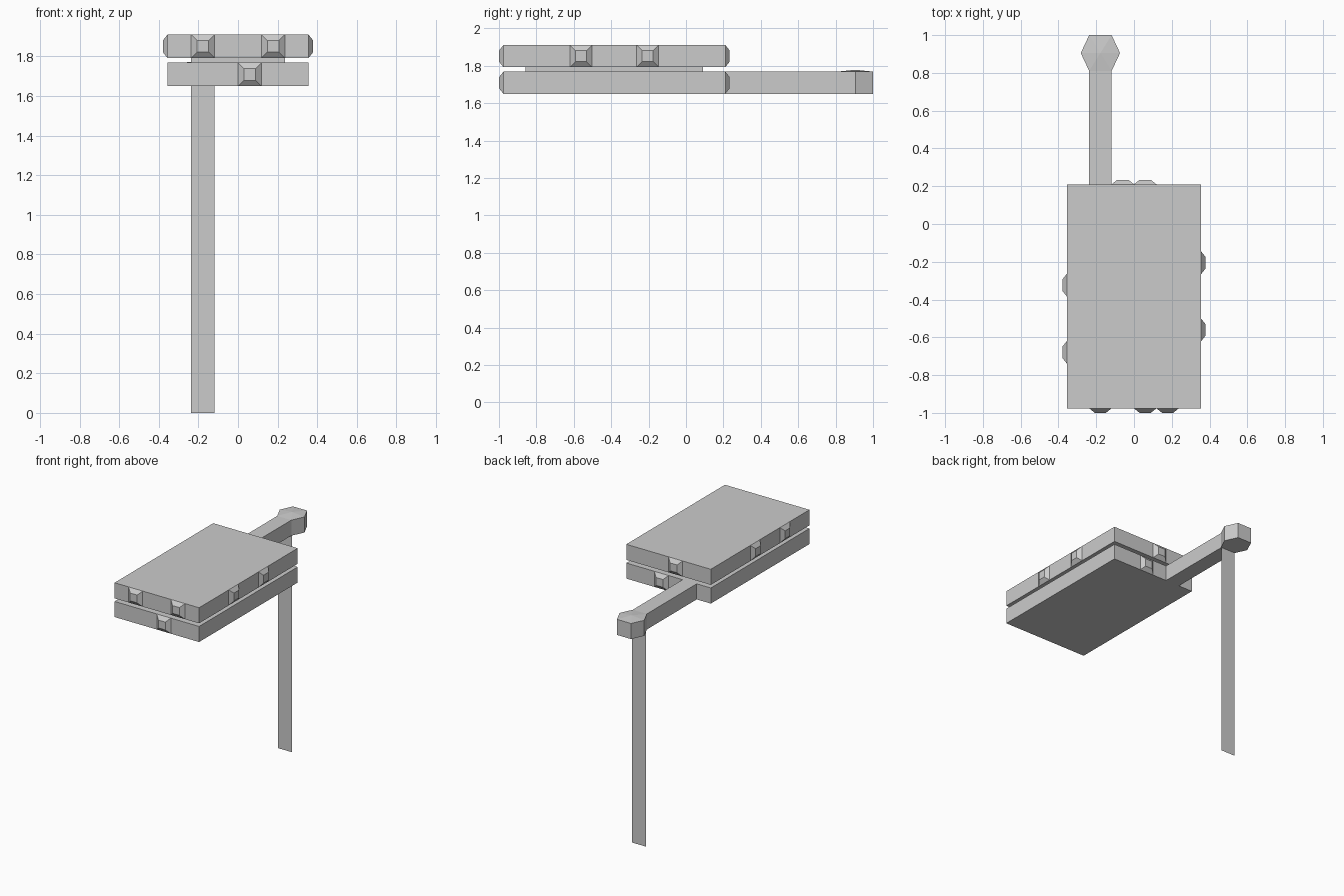
import bpy, bmesh
from mathutils import Matrix, Vector

old = bpy.data.objects.get("Cube")
if old:
    bpy.data.objects.remove(old, do_unlink=True)

U = 0.1186            # one module: plate thickness, arm width, stud width
STEP = 0.2 * U        # stud height and gap between plates
CY = -0.383           # centre of the plates along y
Z_LOW = 1.65
Z_HIGH = Z_LOW + U + STEP
HX, HY = 3 * U, 5 * U  # plate half sizes
ARM_X = -1.5 * U

grey = bpy.data.materials.new("plain grey")
grey.use_nodes = True
COLOUR = (0.6, 0.6, 0.6, 1)
grey.diffuse_color = COLOUR
grey.node_tree.nodes["Principled BSDF"].inputs["Base Color"].default_value = COLOUR


def finish(name, bm):
    mesh = bpy.data.meshes.new(name)
    bm.to_mesh(mesh)
    bm.free()
    mesh.materials.append(grey)
    obj = bpy.data.objects.new(name, mesh)
    bpy.context.collection.objects.link(obj)
    return obj


def box(name, low, high):
    low, high = Vector(low), Vector(high)
    bm = bmesh.new()
    bmesh.ops.create_cube(bm, size=1)
    bmesh.ops.scale(bm, vec=high - low, verts=bm.verts)
    bmesh.ops.translate(bm, vec=(low + high) / 2, verts=bm.verts)
    return finish(name, bm)


def stud(name, base, normal):
    """Square frustum standing on a side face of a plate."""
    n, up = Vector(normal), Vector((0, 0, 1))
    side = up.cross(n)
    corners = [(-1, -1), (1, -1), (1, 1), (-1, 1)]
    bm = bmesh.new()
    rings = [[bm.verts.new(Vector(base) + (side * a + up * b) * half + n * h)
              for a, b in corners]
             for half, h in ((U / 2, 0), (U / 4, STEP))]
    bm.faces.new(rings[1])
    for i in range(4):
        j = (i + 1) % 4
        bm.faces.new((rings[0][i], rings[0][j], rings[1][j], rings[1][i]))
    return finish(name, bm)


# Two plates with a thinner core between them
for name, z in (("lower_plate", Z_LOW), ("upper_plate", Z_HIGH)):
    box(name, (-HX, CY - HY, z), (HX, CY + HY, z + U))
box("plate_core", (-2 * U, CY - 4 * U, Z_LOW + U), (2 * U, CY + 4 * U, Z_HIGH))

# Studs around the plate edges, as offsets along each side
low, high = Z_LOW + U / 2, Z_HIGH + U / 2
for x, z in ((-1.5, high), (1.5, high), (0.5, low)):
    stud("front_stud", (x * U, CY - HY, z), (0, -1, 0))
for x, z in ((-0.5, high), (0.5, low)):
    stud("back_stud", (x * U, CY + HY, z), (0, 1, 0))
for y in (-1.5, 1.5):
    stud("left_stud", (HX, CY + y * U, high), (1, 0, 0))
for y in (-2.5, 0.5):
    stud("right_stud", (-HX, CY + y * U, high), (-1, 0, 0))

# Arm reaching back to the hub
HUB_Y, HUB_R = 0.905, 0.095
box("arm", (ARM_X - U / 2, CY + HY, Z_LOW), (ARM_X + U / 2, HUB_Y - HUB_R, Z_LOW + U))

# Six-sided hub with a very shallow peaked top
half = U / 2
outline = [(0.104, 0), (half, HUB_R), (-half, HUB_R),
           (-0.104, 0), (-half, -HUB_R), (half, -HUB_R)]
bm = bmesh.new()
base = bm.faces.new([bm.verts.new((ARM_X + x, HUB_Y + y, Z_LOW)) for x, y in outline])
extruded = bmesh.ops.extrude_face_region(bm, geom=[base], use_keep_orig=True)["geom"]
bmesh.ops.translate(bm, vec=(0, 0, U),
                    verts=[v for v in extruded if isinstance(v, bmesh.types.BMVert)])
top = [f for f in extruded if isinstance(f, bmesh.types.BMFace)]
peak = bmesh.ops.poke(bm, faces=top)["verts"]
bmesh.ops.translate(bm, vec=(0, 0, 0.01), verts=peak)
bmesh.ops.recalc_face_normals(bm, faces=bm.faces)
finish("hub", bm)

# Flat support strip down to the ground
bm = bmesh.new()
strip = [(-half, 0), (half, 0), (half, Z_LOW), (-half, Z_LOW)]
bm.faces.new([bm.verts.new((ARM_X + x, 0.817, z)) for x, z in strip])
finish("support_strip", bm)
